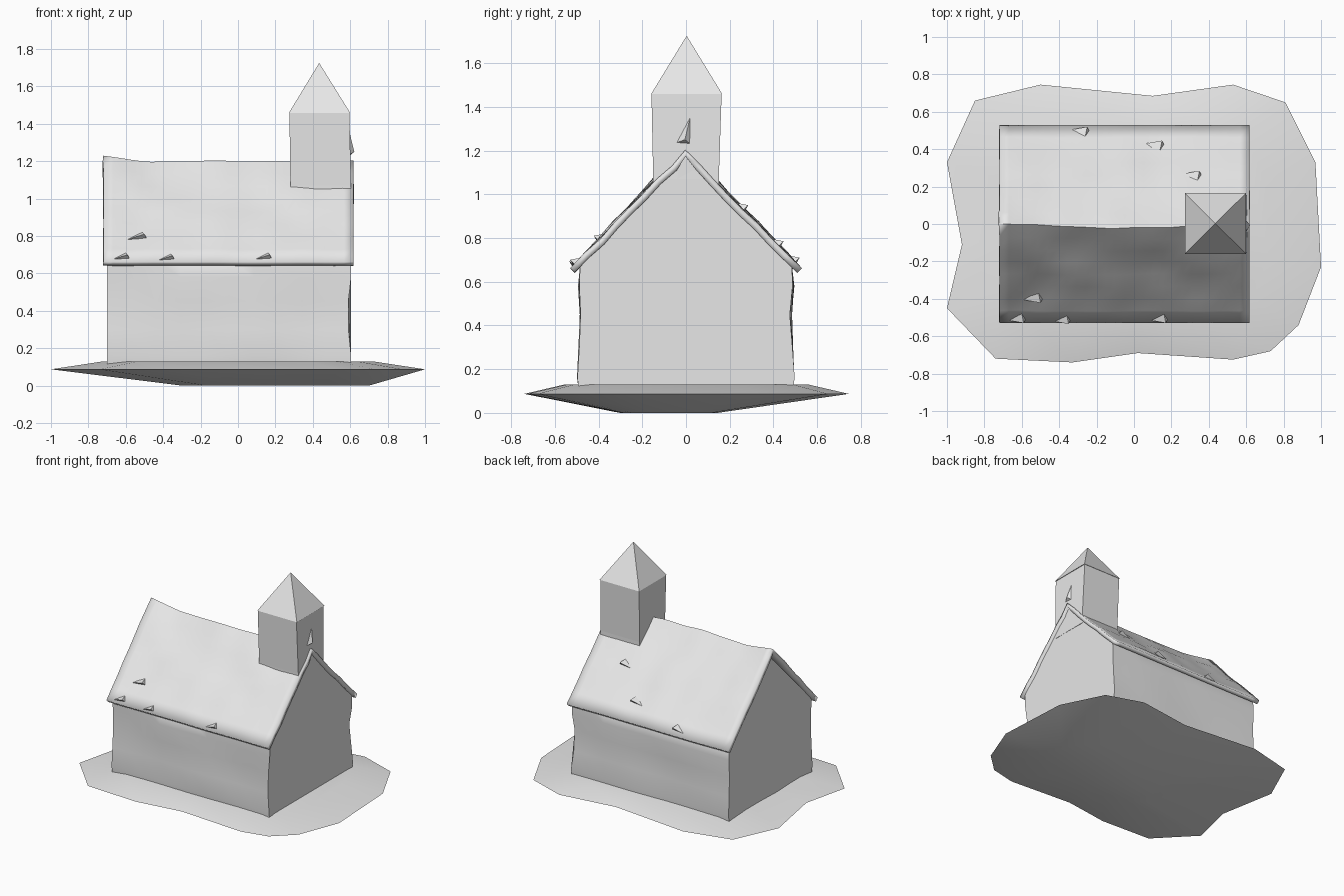
import bpy, bmesh, math
from mathutils import Vector, noise

if "Cube" in bpy.data.objects:
    bpy.data.objects.remove(bpy.data.objects["Cube"])

stone = bpy.data.materials.new("pale_grey")
stone.diffuse_color = (0.8, 0.8, 0.8, 1)
stone.use_nodes = True
stone.node_tree.nodes["Principled BSDF"].inputs["Base Color"].default_value = stone.diffuse_color


def make(name, bm, angle=None):
    """Turn a bmesh into a named object, optionally smooth shaded."""
    bmesh.ops.recalc_face_normals(bm, faces=bm.faces)
    mesh = bpy.data.meshes.new(name)
    bm.to_mesh(mesh)
    bm.free()
    mesh.materials.append(stone)
    ob = bpy.data.objects.new(name, mesh)
    bpy.context.collection.objects.link(ob)
    if angle:
        bpy.ops.object.select_all(action='DESELECT')
        ob.select_set(True)
        bpy.context.view_layer.objects.active = ob
        bpy.ops.object.shade_smooth_by_angle(angle=math.radians(angle))
    return ob


def loft(name, rings, angle=None, closed=True, caps=True):
    """Skin a list of equal-length point rings."""
    bm = bmesh.new()
    loops = [[bm.verts.new(p) for p in r] for r in rings]
    n = len(rings[0])
    for a, b in zip(loops, loops[1:]):
        for i in range(n if closed else n - 1):
            j = (i + 1) % n
            bm.faces.new((a[i], a[j], b[j], b[i]))
    if caps:
        bm.faces.new(loops[0])
        bm.faces.new(loops[-1])
    return make(name, bm, angle)


def wobble(x, y, z, s=4.0):
    return noise.noise(Vector((x * s, y * s, z * s + 3.1)))


# Island base: flat underside, thin irregular rim, gently raised top
rim = [(-1, .33), (-.85, .66), (-.5, .745), (.1, .685), (.53, .745), (.81, .65),
       (.97, .33), (1, -.23), (.88, -.54), (.73, -.68), (.53, -.725), (.02, -.69),
       (-.33, -.74), (-.74, -.72), (-1, -.45), (-.92, -.11)]
loft("ground_base", [
    [(x * .5 + .2, y * .3 - .08, 0) for x, y in rim],
    [(x, y, .087) for x, y in rim],
    [(x * .72, y * .75, .13) for x, y in rim]], 30)

# Walls: gabled section swept along the length, slightly uneven
half = [(.485, .08), (.495, .16), (.485, .3), (.48, .45), (.49, .58), (.485, .67), (.25, .91)]
section = half + [(0, 1.16)] + [(-y, z) for y, z in reversed(half)]
walls = []
for k in range(11):
    t = k / 10
    ring = []
    for y, z in section:
        x = -.70 + 1.305 * t
        w = .012 * wobble(x, y, z, 3)
        if k == 10 and .25 < z < .5:      # weathered front corners
            x -= .015
        ring.append((x, y + (w if z < .66 else 0), z))
    walls.append(ring)
loft("walls", walls, 40)

# Roof: two uneven slopes with a raised rear ridge end
NX, NY = 26, 16
rows = []
for i in range(NX + 1):
    x = -.72 + 1.338 * i / NX
    ridge = 1.20 + .03 * max(0, 1 - (x + .72) / .25)
    row = []
    for j in range(NY + 1):
        s = 2 * j / NY - 1
        y, z = .53 * s, ridge - (ridge - .662) * abs(s)
        edge = min(1, 6 * (1 - abs(s)))
        d = .014 * wobble(x * .8, y, z, 6) * edge
        sag = -.02 * (1 - abs(s)) ** 2 * math.sin(math.pi * i / NX)
        row.append((x, y + sag + (d if s > 0 else -d) * .7, z + d * .7))
    rows.append(row)
roof = loft("roof", rows, 40, closed=False, caps=False)
# give the roof an inward thickness
bm = bmesh.new()
bm.from_mesh(roof.data)
if sum(f.normal.z for f in bm.faces) < 0:
    bmesh.ops.reverse_faces(bm, faces=bm.faces)
bm.to_mesh(roof.data)
bm.free()
solid = roof.modifiers.new("thickness", 'SOLIDIFY')
solid.thickness = .03
solid.offset = -1

# Bell tower and its pyramid cap
def square(x0, x1, y0, y1, z):
    return [(x0, y0, z), (x1, y0, z), (x1, y1, z), (x0, y1, z)]

loft("tower", [square(.28, .605, -.15, .15, .98),
               square(.28, .605, -.15, .15, 1.07),
               square(.275, .595, -.158, .163, 1.46)])
bm = bmesh.new()
base = [bm.verts.new(p) for p in square(.272, .6, -.16, .166, 1.458)]
apex = bm.verts.new((.434, .003, 1.725))
bm.faces.new(base)
for i in range(4):
    bm.faces.new((base[i], base[(i + 1) % 4], apex))
make("tower_cap", bm)


def shard(name, pts):
    """Small four-cornered splinter."""
    bm = bmesh.new()
    v = [bm.verts.new(p) for p in pts]
    for f in ((0, 1, 2), (0, 1, 3), (1, 2, 3), (0, 2, 3)):
        bm.faces.new([v[i] for i in f])
    make(name, bm)


# Leaning shutter in the tower opening
shard("tower_window", [(.59, -.06, 1.23), (.598, .02, 1.23), (.59, .025, 1.38), (.622, -.005, 1.25)])

# Lifted tiles on both slopes
for k, (x, side, h) in enumerate([(-.55, -1, .79), (-.64, -1, .68), (-.4, -1, .675),
                                  (.12, -1, .68), (.1, 1, .765), (.3, 1, .93), (-.3, 1, .69)]):
    y = side * (1.2 - h) * .98
    shard(f"lifted_tile_{k}", [(x - .06, y, h - .015), (x + .06, y, h),
                               (x + .04, y - side * .03, h + .03), (x + .05, y + side * .02, h + .02)])
